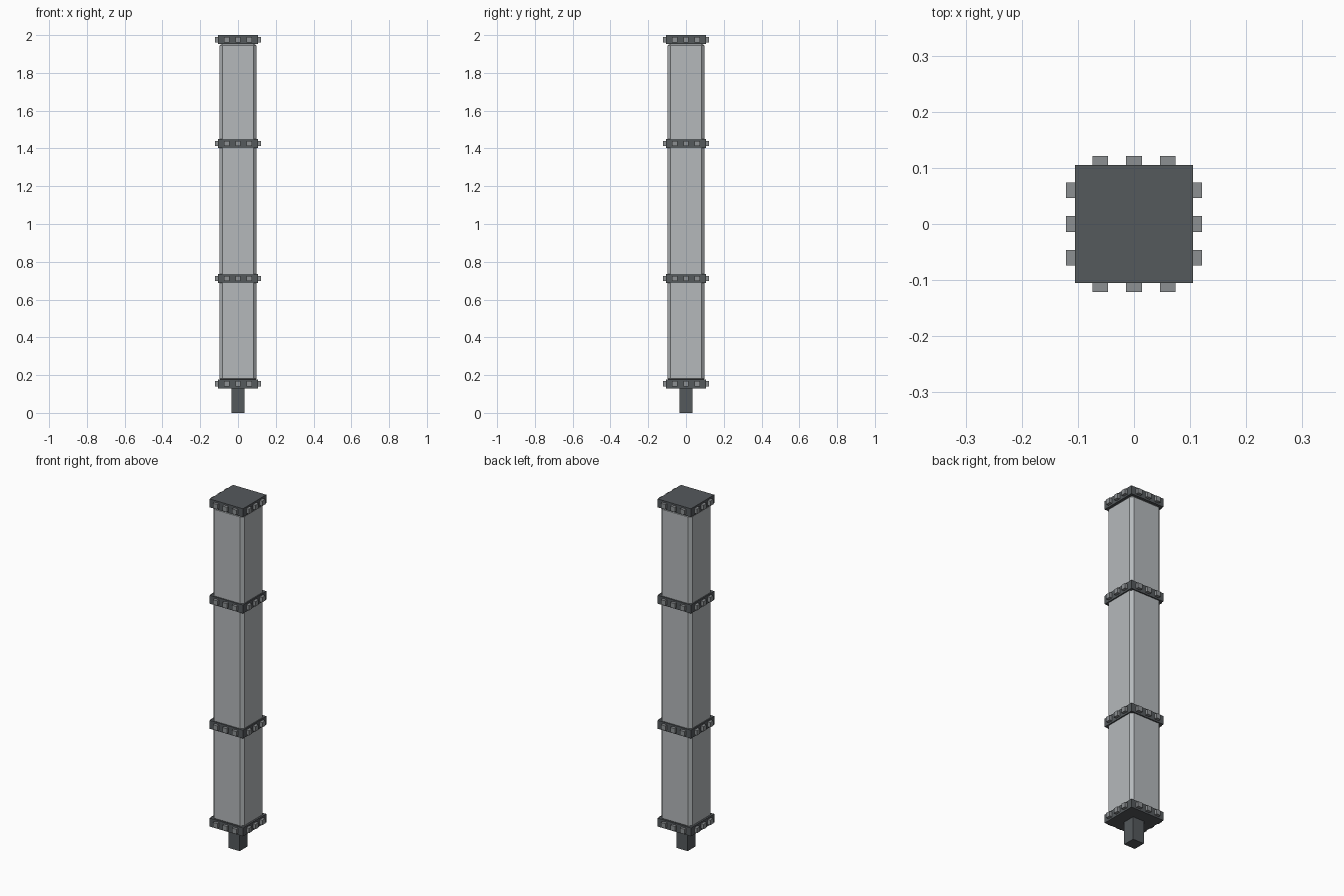
import bpy, bmesh, math
from mathutils import Matrix, Vector

if "Cube" in bpy.data.objects:
    bpy.data.objects.remove(bpy.data.objects["Cube"])


def material(name, rgb):
    m = bpy.data.materials.new(name)
    m.diffuse_color = (*rgb, 1)
    m.use_nodes = True
    m.node_tree.nodes["Principled BSDF"].inputs["Base Color"].default_value = m.diffuse_color
    return m


LIGHT = material("light grey metal", (0.46, 0.485, 0.50))
DARK = material("dark grey metal", (0.09, 0.10, 0.107))
RIVET = material("mid grey rivet", (0.265, 0.28, 0.29))


def add_box(bm, lo, hi):
    lo, hi = Vector(lo), Vector(hi)
    mat = Matrix.Translation((lo + hi) / 2) @ Matrix.Diagonal((*(hi - lo), 1))
    return bmesh.ops.create_cube(bm, size=1, matrix=mat)["verts"]


def finish(bm, name, mat):
    me = bpy.data.meshes.new(name)
    bm.to_mesh(me)
    bm.free()
    me.materials.append(mat)
    ob = bpy.data.objects.new(name, me)
    bpy.context.collection.objects.link(ob)
    return ob


def box(name, half, z0, z1, mat, bevel=0):
    bm = bmesh.new()
    add_box(bm, (-half, -half, z0), (half, half, z1))
    if bevel:
        bmesh.ops.bevel(bm, geom=bm.edges[:], offset=bevel, segments=1,
                        affect='EDGES', profile=0.5)
    return finish(bm, name, mat)


# Foot post and chamfered column
box("foot_post", 0.035, 0, 0.14, DARK)
box("column", 0.098, 0.165, 1.96, LIGHT, 0.016)

# Collars, each with three square rivets per side
for name, z0 in (("bottom_plate", 0.13), ("lower_band", 0.688),
                 ("upper_band", 1.402), ("top_cap", 1.952)):
    z1 = z0 + 0.048
    box(name, 0.105, z0, z1, DARK)
    zc = (z0 + z1) / 2
    bm = bmesh.new()
    for side in range(4):
        for x in (-0.06, 0, 0.06):
            vs = add_box(bm, (x - 0.014, -0.121, zc - 0.014),
                         (x + 0.014, -0.1, zc + 0.014))
            bmesh.ops.rotate(bm, verts=vs, cent=(0, 0, 0),
                             matrix=Matrix.Rotation(side * math.pi / 2, 3, 'Z'))
    finish(bm, name + "_rivets", RIVET)
